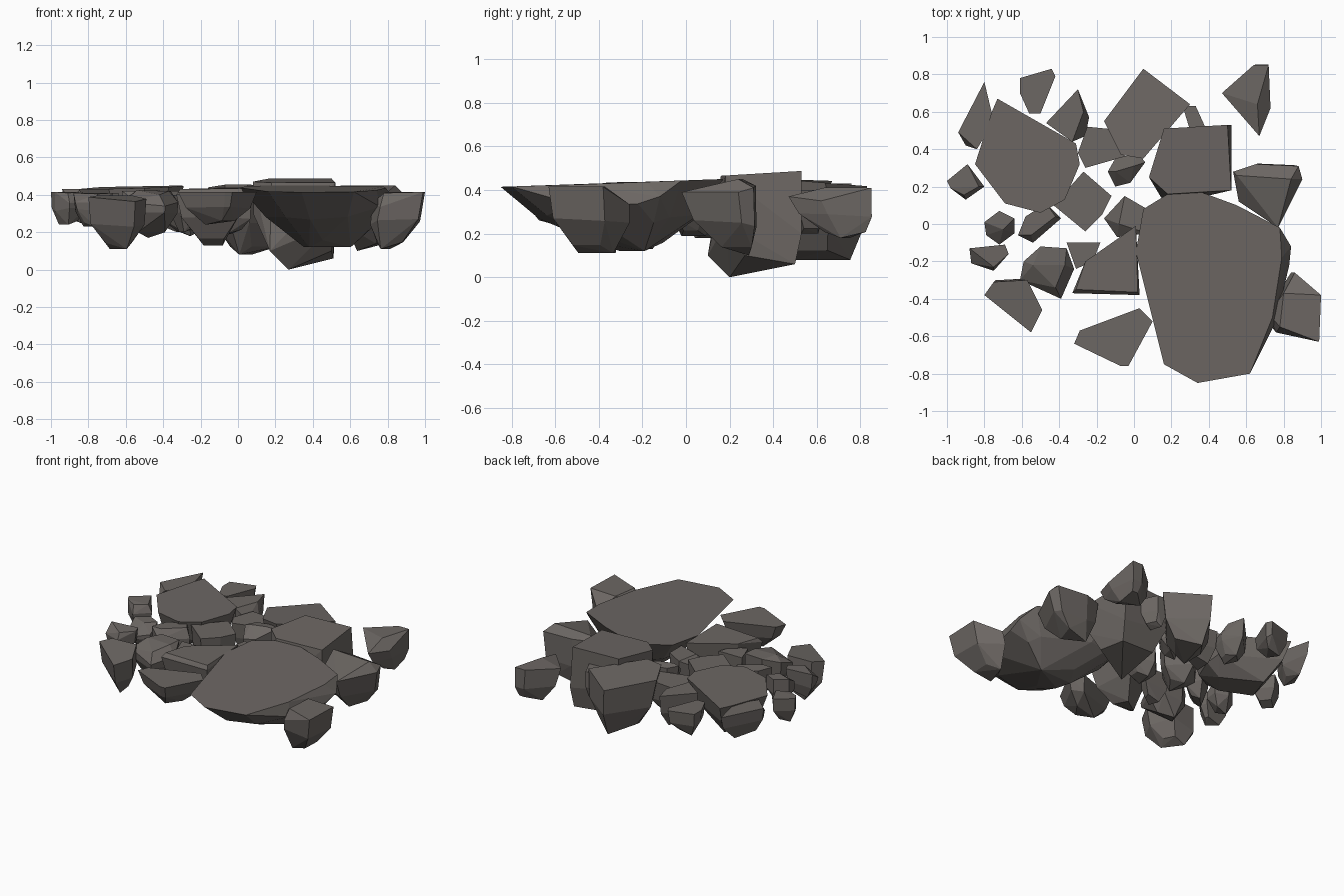
import bpy, bmesh, random
from mathutils import Vector

random.seed(4)
stone = bpy.data.materials.new("stone")
stone.diffuse_color = (0.15, 0.135, 0.125, 1)


def rock(name, outline, top, bottom, mid=0.86, foot=0.45, tilt=(0, 0), shift=(0, 0), drop=None, extra=()):
    """Chunky convex stone: top outline (tilt / lowered corners), tapered belly, small foot.
    drop maps corner index -> how far it is chipped down; extra adds crown or keel points."""
    drop = drop or {}
    pts = [Vector(p) for p in outline]
    c = sum(pts, Vector((0, 0))) / len(pts)
    off = Vector(shift)
    depth = top - bottom
    bm = bmesh.new()
    for p in extra:
        bm.verts.new(p)
    for i, p in enumerate(pts):
        d = p - c
        bm.verts.new((p.x, p.y, top + d.x * tilt[0] + d.y * tilt[1] - drop.get(i, 0)))
        m = c + d * mid + off * 0.4
        bm.verts.new((m.x, m.y, top - depth * random.uniform(0.45, 0.6)))
        if foot and (i % 2 == 0 or len(pts) < 6):
            f = c + d * foot + off
            bm.verts.new((f.x, f.y, bottom + (0.12 * depth if i % 3 else 0)))
    hull = bmesh.ops.convex_hull(bm, input=bm.verts[:])
    junk = set(hull["geom_interior"]) | set(hull["geom_unused"])
    bmesh.ops.delete(bm, geom=[v for v in junk if isinstance(v, bmesh.types.BMVert)], context='VERTS')
    bmesh.ops.dissolve_limit(bm, angle_limit=0.1, verts=bm.verts[:], edges=bm.edges[:])
    bmesh.ops.recalc_face_normals(bm, faces=bm.faces[:])
    me = bpy.data.meshes.new(name)
    bm.to_mesh(me)
    bm.free()
    me.materials.append(stone)
    ob = bpy.data.objects.new(name, me)
    bpy.context.collection.objects.link(ob)


# Large stones
rock("front_slab", [(.01, -.15), (.05, .08), (.18, .16), (.36, .17), (.55, .1), (.78, -.02), (.84, -.12),
                    (.83, -.22), (.76, -.52), (.62, -.8), (.34, -.85), (.16, -.75), (.1, -.5)],
     .435, .12, mid=.72, foot=.3, tilt=(0, .035), shift=(.05, .03),
     drop={6: .07, 7: .1, 8: .09}, extra=[(.79, -.18, .437), (.74, -.5, .425)])
rock("left_slab", [(-.73, .67), (-.31, .43), (-.29, .32), (-.37, .13), (-.5, .06), (-.69, .11),
                   (-.85, .32), (-.76, .6)], .44, .19, mid=.85, foot=.5, tilt=(.03, .02))
rock("back_block", [(.16, .51), (.5, .53), (.52, .18), (.18, .16), (.08, .25)],
     .475, .08, mid=.98, foot=0, tilt=(0, .06),
     extra=[(.27, .2, 0), (.51, .5, .06), (.25, .48, .08), (.5, .27, .1), (.52, .53, .2), (.17, .1, .1)])
rock("back_stone", [(.05, .83), (.3, .64), (.05, .35), (-.07, .37), (-.16, .55)],
     .44, .08, mid=.9, foot=.55, tilt=(0, -.08), shift=(.03, .05))

# Right side stones
rock("right_stone", [(.53, .28), (.65, .32), (.88, .31), (.9, .24), (.77, -.02), (.56, .12)],
     .42, .1, mid=.85, foot=.42, shift=(0, .05), drop={2: .01, 3: .03, 4: .03, 5: .06},
     extra=[(.55, .26, .45), (.84, .24, .45)])
rock("back_right_stone", [(.47, .7), (.64, .85), (.72, .85), (.73, .62), (.67, .47)],
     .41, .18, mid=.88, foot=.5, shift=(.02, .05), drop={3: .06, 4: .04}, extra=[(.66, .64, .412)])
rock("front_right_stone", [(.86, -.26), (1.0, -.38), (.99, -.63), (.76, -.58), (.72, -.48)],
     .415, .11, mid=.95, foot=.5, shift=(-.05, .03), drop={0: .08, 3: .08, 4: .06},
     extra=[(.8, -.37, .415), (.78, -.55, .41), (.98, -.58, .415)])

# Back stones
rock("back_left_shard", [(-.8, .76), (-.94, .49), (-.9, .42), (-.84, .4), (-.75, .55)],
     .43, .25, mid=.92, foot=.5, drop={2: .05}, extra=[(-.9, .48, .43)])
rock("back_chip", [(-.61, .78), (-.44, .83), (-.42, .79), (-.5, .59), (-.56, .59), (-.61, .7)],
     .41, .24, mid=.9, foot=.5)
rock("back_middle_chip", [(-.3, .72), (-.24, .57), (-.26, .47), (-.33, .44), (-.47, .54)],
     .43, .2, mid=.92, foot=.5, drop={1: .08, 2: .08}, extra=[(-.27, .6, .43), (-.33, .5, .43)])
rock("middle_wedge", [(-.25, .52), (-.05, .5), (-.05, .36), (-.26, .3), (-.3, .38)],
     .4, .18, mid=.9, foot=.5)
rock("back_pebble", [(.26, .63), (.33, .63), (.38, .52), (.3, .5)], .4, .2, mid=1.0, foot=.6)

# Middle stones
rock("centre_pebble", [(-.14, .28), (-.1, .35), (.02, .38), (.06, .33), (-.02, .22), (-.1, .2)],
     .43, .24, mid=.92, foot=.5, drop={4: .05, 5: .06}, extra=[(-.1, .28, .44), (.0, .31, .44)])
rock("middle_stone", [(-.27, .28), (-.12, .15), (-.17, .05), (-.26, -.04), (-.43, .1)],
     .42, .18, mid=.92, foot=.45)
rock("centre_stone", [(-.05, .15), (.07, .08), (.07, -.05), (-.09, -.07), (-.16, .03)],
     .39, .19, mid=.97, foot=.5, drop={3: .06, 4: .08}, extra=[(-.08, .0, .39)])

# Front and left stones
rock("front_wedge", [(.01, -.01), (.03, -.38), (-.33, -.37), (-.26, -.2)],
     .435, .13, mid=.85, foot=.38, tilt=(.02, 0), drop={1: .03, 2: .03},
     extra=[(.02, -.365, .435), (-.31, -.35, .43)])
rock("front_stone", [(-.29, -.57), (.03, -.45), (.1, -.52), (-.03, -.76), (-.07, -.76), (-.32, -.64)],
     .415, .24, mid=.82, foot=.4)
rock("small_wedge", [(-.36, -.1), (-.18, -.1), (-.22, -.2), (-.31, -.24)], .4, .2, mid=.95, foot=.5)
rock("front_left_stone", [(-.5, -.12), (-.36, -.13), (-.32, -.24), (-.39, -.4), (-.61, -.3), (-.59, -.2)],
     .42, .17, mid=.97, foot=.5, drop={2: .06, 3: .08, 4: .06, 5: .03},
     extra=[(-.54, -.22, .425), (-.37, -.22, .42), (-.42, -.34, .4)])
rock("left_chip", [(-.88, -.13), (-.69, -.11), (-.67, -.16), (-.75, -.25), (-.87, -.21)],
     .41, .23, mid=.9, foot=.5, drop={3: .05, 4: .05}, extra=[(-.75, -.23, .405)])
rock("front_left_shard", [(-.75, -.31), (-.57, -.3), (-.49, -.46), (-.55, -.58), (-.8, -.38)],
     .385, .11, mid=.93, foot=.45, shift=(0, .04), tilt=(0, .12))
rock("left_pebble", [(-.8, .01), (-.72, .07), (-.64, .03), (-.64, -.05), (-.72, -.11), (-.79, -.06)],
     .41, .22, mid=1.0, foot=.5, drop={3: .06, 4: .07, 5: .04}, extra=[(-.7, -.03, .41)])
rock("left_wedge", [(-.47, .11), (-.39, .03), (-.54, -.1), (-.62, -.06), (-.58, .04)],
     .42, .21, mid=.95, foot=.5, drop={1: .06, 2: .06}, extra=[(-.42, .04, .425), (-.55, -.06, .42)])
rock("far_left_stone", [(-1.0, .23), (-.89, .32), (-.8, .2), (-.9, .13), (-.98, .19)],
     .415, .24, mid=.95, foot=.5, drop={2: .05, 3: .06}, extra=[(-.83, .2, .415), (-.91, .155, .41)])
